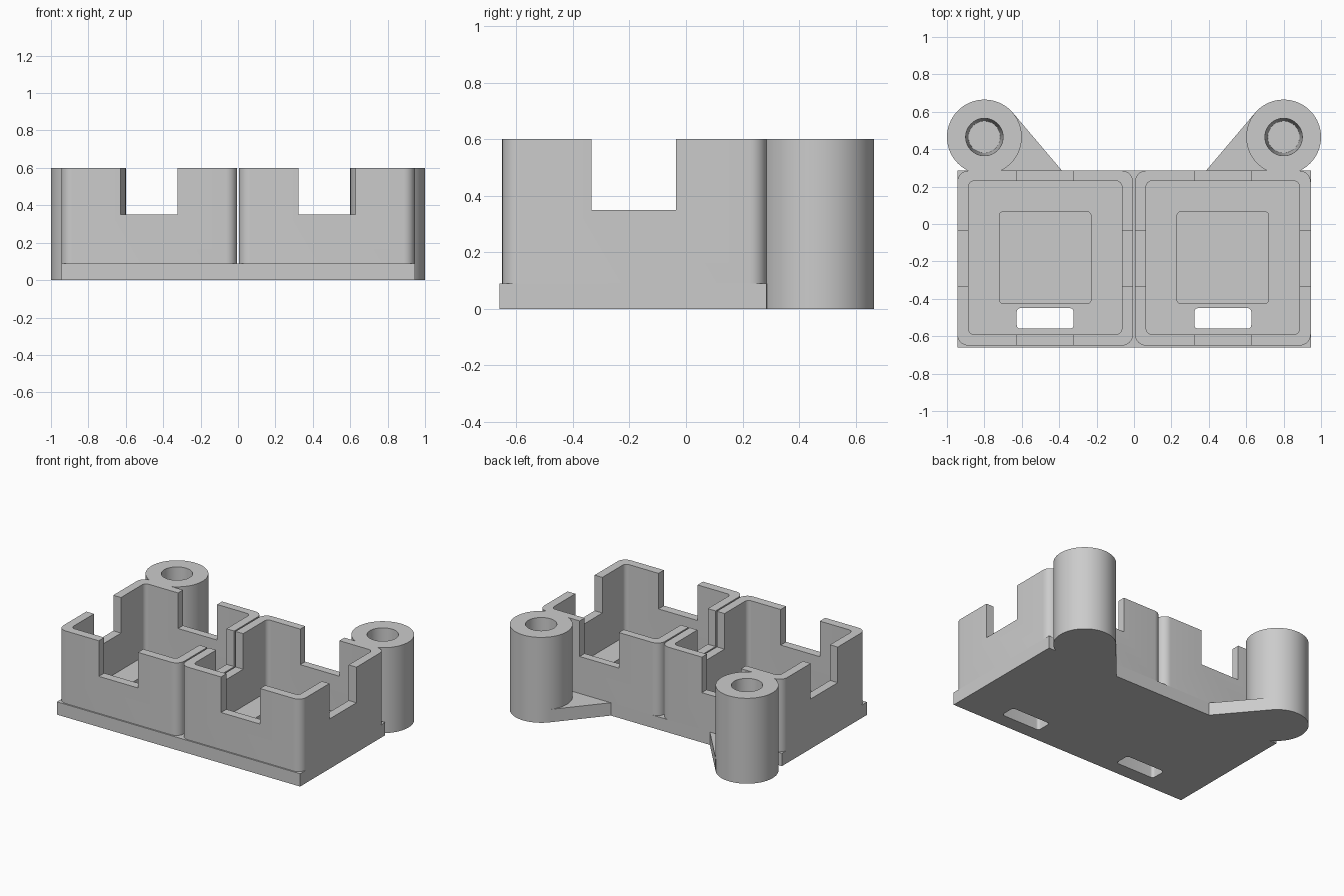
import bpy, bmesh, math

cube = bpy.data.objects.get("Cube")
if cube:
    bpy.data.objects.remove(cube, do_unlink=True)

GREY = (0.6, 0.6, 0.6, 1.0)
mat = bpy.data.materials.new("plain_grey")
mat.use_nodes = True
mat.diffuse_color = GREY
mat.node_tree.nodes["Principled BSDF"].inputs["Base Color"].default_value = GREY

PLATE, TOP, NOTCH = 0.09, 0.6, 0.35
TRAY_X, WALL_X = 0.475, 0.94


def make(name, bm):
    bmesh.ops.recalc_face_normals(bm, faces=bm.faces)
    mesh = bpy.data.meshes.new(name)
    bm.to_mesh(mesh)
    bm.free()
    mesh.materials.append(mat)
    ob = bpy.data.objects.new(name, mesh)
    bpy.context.collection.objects.link(ob)
    return ob


def prism(name, pts, z0, z1):
    bm = bmesh.new()
    face = bm.faces.new([bm.verts.new((x, y, z0)) for x, y in pts])
    ext = bmesh.ops.extrude_face_region(bm, geom=[face])
    for v in ext["geom"]:
        if isinstance(v, bmesh.types.BMVert):
            v.co.z = z1
    return make(name, bm)


def rounded(x0, x1, y0, y1, r, steps=8):
    """Outline of a rectangle with rounded corners."""
    corners = [(x1 - r, y1 - r), (x0 + r, y1 - r), (x0 + r, y0 + r), (x1 - r, y0 + r)]
    pts = []
    for i, (cx, cy) in enumerate(corners):
        for k in range(steps + 1):
            a = math.pi / 2 * (i + k / steps)
            pts.append((cx + r * math.cos(a), cy + r * math.sin(a)))
    return pts


def rect(x0, x1, y0, y1):
    return [(x0, y0), (x1, y0), (x1, y1), (x0, y1)]


def cut(ob, cutters):
    for c in cutters:
        c.hide_render = True
        mod = ob.modifiers.new("cut", 'BOOLEAN')
        mod.operation, mod.solver, mod.object = 'DIFFERENCE', 'EXACT', c
    deps = bpy.context.evaluated_depsgraph_get()
    mesh = bpy.data.meshes.new_from_object(ob.evaluated_get(deps))
    ob.modifiers.clear()
    ob.data = mesh
    for c in cutters:
        bpy.data.objects.remove(c, do_unlink=True)


def smooth(ob):
    bpy.ops.object.select_all(action='DESELECT')
    ob.select_set(True)
    bpy.context.view_layer.objects.active = ob
    bpy.ops.object.shade_smooth_by_angle(angle=math.radians(30))


# Base plate, with a web reaching out to each post
half = [(0.945, -0.66), (0.945, 0.285), (0.89, 0.285), (0.8, 0.32), (0.68, 0.38),
        (0.66, 0.5), (0.647, 0.594), (0.385, 0.285)]
plate = prism("base_plate", half + [(-x, y) for x, y in reversed(half)], 0, PLATE)
cutters = []
for cx in (-TRAY_X, TRAY_X):
    cutters.append(prism("pocket_cutter", rounded(cx - 0.245, cx + 0.245, -0.425, 0.065, 0.02),
                         0.05, 0.2))
    cutters.append(prism("slot_cutter", rounded(cx - 0.152, cx + 0.152, -0.56, -0.45, 0.02),
                        -0.1, 0.2))
cut(plate, cutters)
smooth(plate)

for side, s in (("left", 1), ("right", -1)):
    cx = s * TRAY_X
    # Tray walls, notched in the middle of all four sides
    w = WALL_X / 2
    walls = prism(side + "_tray_walls", rounded(cx - w, cx + w, -0.65, 0.285, 0.06), PLATE, TOP)
    cut(walls, [
        prism("cavity_cutter", rounded(cx - 0.41, cx + 0.41, -0.59, 0.23, 0.03), 0, 1),
        prism("front_notch_cutter", rect(cx - 0.152, cx + 0.152, -1, 1), NOTCH, 1),
        prism("side_notch_cutter", rect(cx - 1, cx + 1, -0.335, -0.035), NOTCH, 1)])
    smooth(walls)

    # Round post with a slightly tapered blind hole
    bm = bmesh.new()
    profile = [(0, 0), (0.2, 0), (0.2, TOP), (0.1, TOP), (0.085, 0.1), (0, 0.1)]
    verts = [bm.verts.new((r, 0, z)) for r, z in profile]
    edges = [bm.edges.new(pair) for pair in zip(verts, verts[1:])]
    bmesh.ops.spin(bm, geom=verts + edges, cent=(0, 0, 0), axis=(0, 0, 1),
                   angle=math.tau, steps=64, use_merge=True)
    bmesh.ops.remove_doubles(bm, verts=bm.verts, dist=0.0001)
    post = make(side + "_post", bm)
    post.location = (s * 0.8, 0.465, 0)
    smooth(post)
